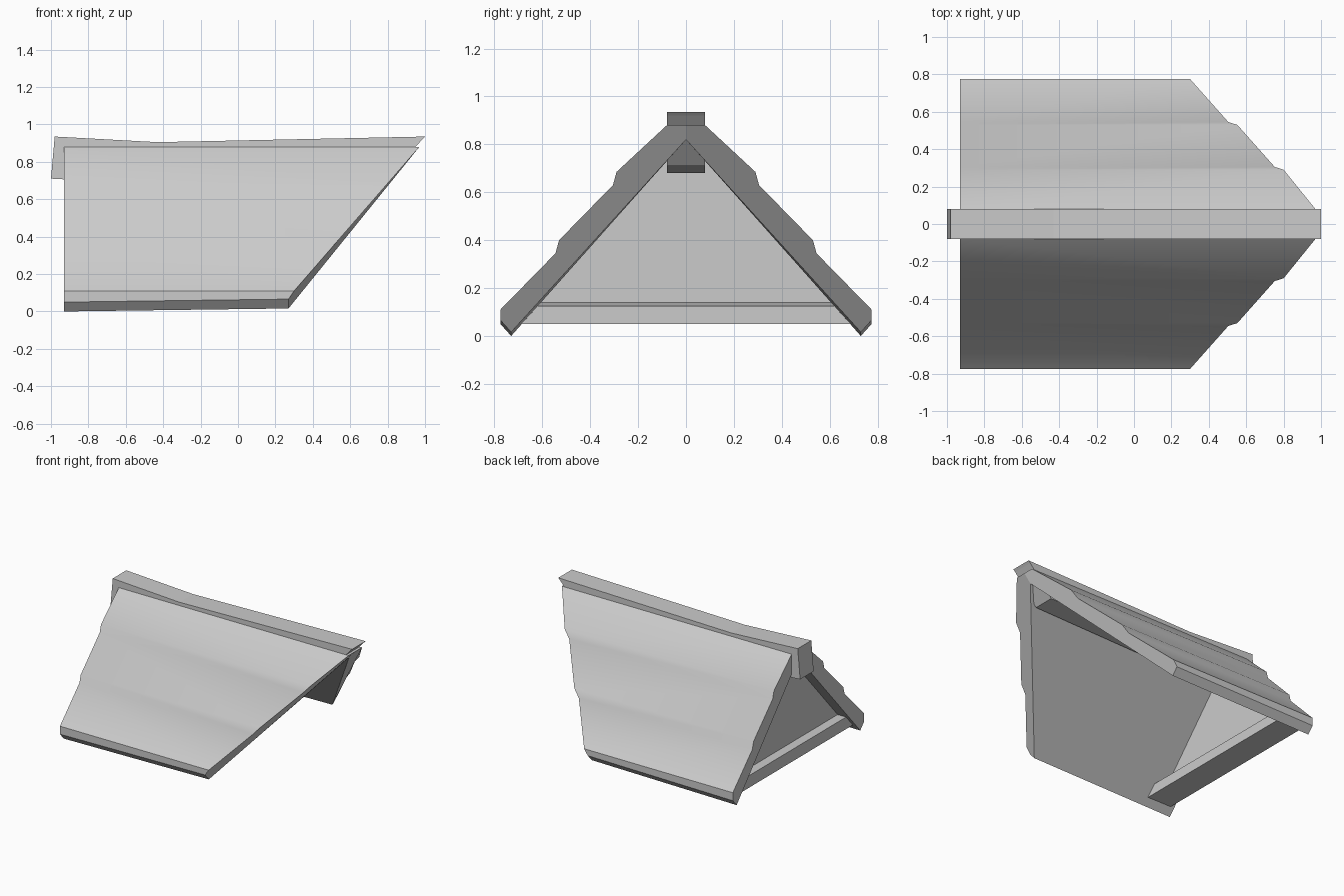
import bpy
import bmesh
from math import radians

cube = bpy.data.objects.get("Cube")
if cube:
    bpy.data.objects.remove(cube, do_unlink=True)

grey = bpy.data.materials.new("light_grey")
grey.use_nodes = True
colour = (0.6, 0.6, 0.6, 1)
grey.diffuse_color = colour
grey.node_tree.nodes["Principled BSDF"].inputs["Base Color"].default_value = colour


def loft(name, start, end):
    """Solid between two matching outlines."""
    bm = bmesh.new()
    a = [bm.verts.new(p) for p in start]
    b = [bm.verts.new(p) for p in end]
    bm.faces.new(a)
    bm.faces.new(b[::-1])
    for i in range(len(a)):
        j = (i + 1) % len(a)
        bm.faces.new((a[i], b[i], b[j], a[j]))
    bmesh.ops.recalc_face_normals(bm, faces=bm.faces)
    mesh = bpy.data.meshes.new(name)
    bm.to_mesh(mesh)
    bm.free()
    mesh.materials.append(grey)
    obj = bpy.data.objects.new(name, mesh)
    bpy.context.collection.objects.link(obj)
    return obj


def raked(y, z):
    """Point on the sloping end of the roof; the eave lifts slightly."""
    if z < 0.1:
        z += 0.016
    return (max(0.27, 0.30 + (z - 0.11) * 0.87), y, z)


# Stepped roof slopes, square at one end and raked at the other
slope = [(0, 0.88), (0.08, 0.88), (0.29, 0.685), (0.305, 0.63), (0.53, 0.40),
         (0.545, 0.345), (0.775, 0.11), (0.775, 0.05), (0.73, 0), (0, 0.82)]
for side, label in ((-1, "front"), (1, "back")):
    roof = loft(label + "_roof_slope",
                [(-0.93, side * y, z) for y, z in slope],
                [raked(side * y, z) for y, z in slope])
    bpy.ops.object.select_all(action="DESELECT")
    roof.select_set(True)
    bpy.context.view_layer.objects.active = roof
    bpy.ops.object.shade_smooth_by_angle(angle=radians(36))

# Sagging ridge beam
ridge = [(-0.98, 0.935), (-0.43, 0.905), (1, 0.935), (0.985, 0.92),
         (0.80, 0.71), (-0.43, 0.68), (-1, 0.71)]
loft("ridge_beam", [(x, -0.08, z) for x, z in ridge],
     [(x, 0.08, z) for x, z in ridge])

# Recessed gable wall
gable = [(-0.70, 0.05), (0.70, 0.05), (0, 0.84)]
loft("gable_wall", [(-0.83, y, z) for y, z in gable],
     [(-0.80, y, z) for y, z in gable])

# Tie beam along the foot of the gable
tie = [(-0.90, 0.05), (-0.70, 0.05), (-0.70, 0.125), (-0.80, 0.14), (-0.90, 0.14)]
foot = [(x, 0.735 - 0.83 * z, z) for x, z in tie]
loft("tie_beam", [(x, -y, z) for x, y, z in foot], foot)
